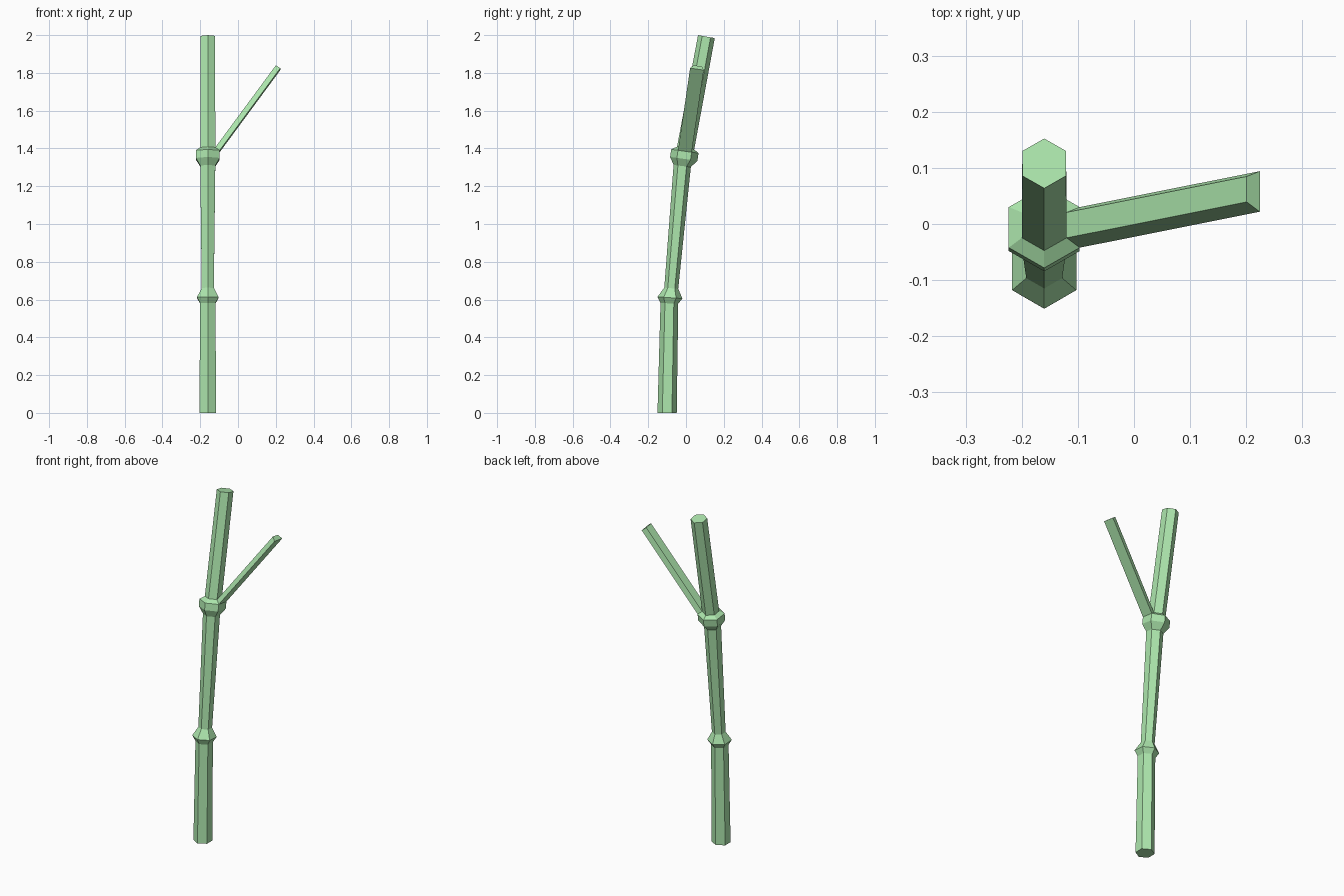
import bpy, bmesh, math
from mathutils import Vector, Matrix

if "Cube" in bpy.data.objects:
    bpy.data.objects.remove(bpy.data.objects["Cube"])

mat = bpy.data.materials.new("stalk_green")
mat.diffuse_color = (0.42, 0.8, 0.42, 1)
mat.use_nodes = True
mat.node_tree.nodes["Principled BSDF"].inputs["Base Color"].default_value = mat.diffuse_color

SIDES = 6
X = -0.16
# stations up the bent stalk: y centre, z, radius, tilt in degrees
STATIONS = [
    (-0.100, 0.000, 0.051, 0),
    (-0.088, 0.580, 0.047, 2),
    (-0.085, 0.610, 0.066, 4),
    (-0.078, 0.660, 0.037, 5),
    (-0.020, 1.307, 0.046, 7),
    (-0.012, 1.345, 0.073, 8),
    (-0.006, 1.385, 0.073, 8),
    (-0.002, 1.402, 0.046, 9),
    (0.108, 1.992, 0.045, 10),
]

bm = bmesh.new()
rings = []
for y, z, r, tilt in STATIONS:
    rot = Matrix.Rotation(-math.radians(tilt), 3, 'X')
    ring = []
    for i in range(SIDES):
        a = math.radians(30 + 60 * i)
        p = rot @ Vector((r * math.cos(a), r * math.sin(a), 0))
        ring.append(bm.verts.new(p + Vector((X, y, z))))
    rings.append(ring)

# walls and end caps
branch_face = None
for k, (lo, hi) in enumerate(zip(rings, rings[1:])):
    for i in range(SIDES):
        j = (i + 1) % SIDES
        f = bm.faces.new((lo[i], lo[j], hi[j], hi[i]))
        if k == 6 and i == 5:
            branch_face = f
bm.faces.new(rings[0][::-1])
bm.faces.new(rings[-1])

# side branch grown from the right face of the upper node (walls included)
tip = bmesh.ops.extrude_discrete_faces(bm, faces=[branch_face])["faces"][0]
bmesh.ops.translate(bm, verts=list(tip.verts), vec=(0.321, 0.064, 0.435))

bmesh.ops.recalc_face_normals(bm, faces=bm.faces)
mesh = bpy.data.meshes.new("bamboo_stalk")
bm.to_mesh(mesh)
bm.free()
mesh.materials.append(mat)
stalk = bpy.data.objects.new("bamboo_stalk", mesh)
bpy.context.collection.objects.link(stalk)
